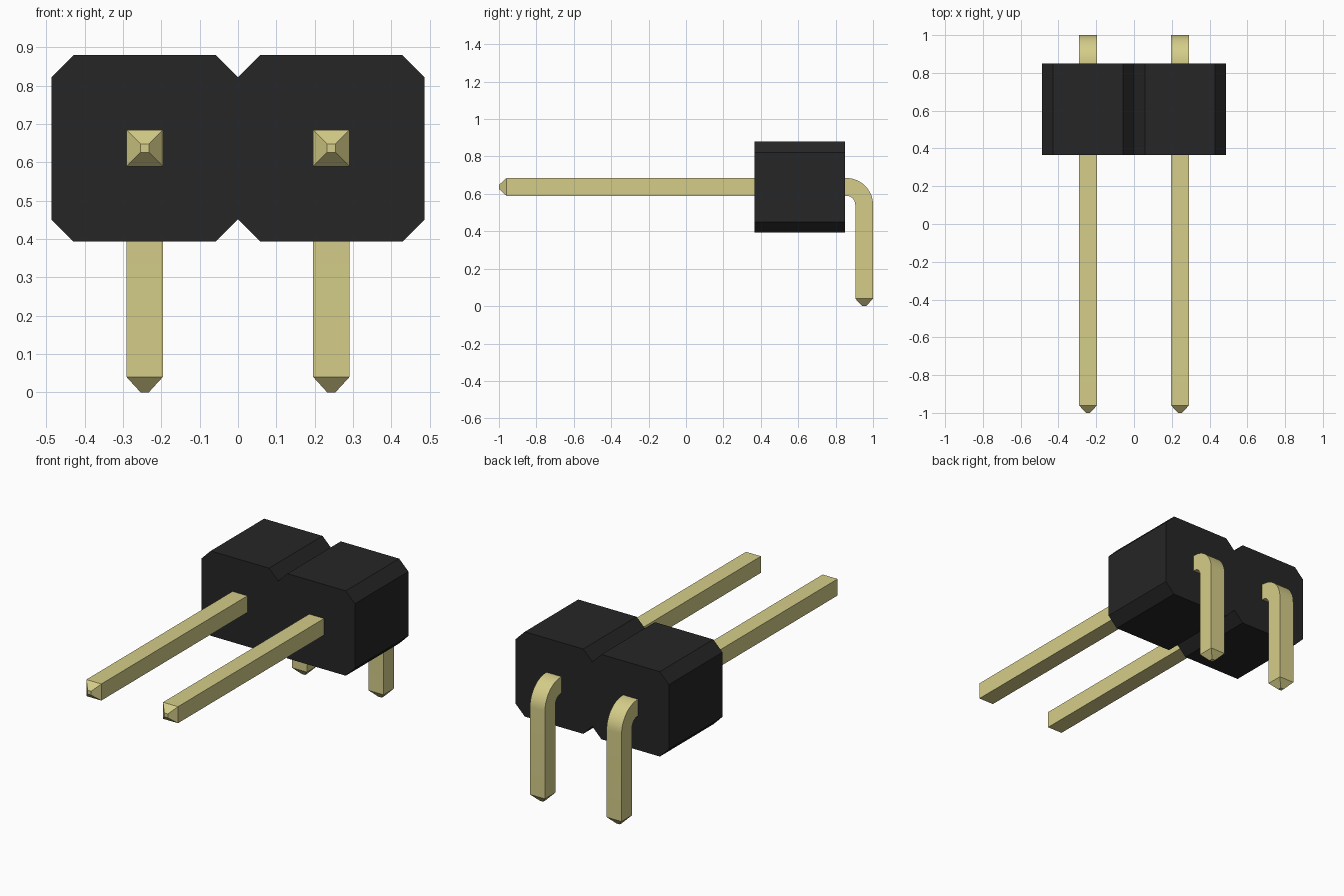
import bpy
import bmesh
import math

PITCH = 0.487          # spacing of the pins and width of each housing block
PIN_HALF = 0.0475      # half thickness of a pin
TIP_HALF = 0.011       # half thickness of the blunt tip
TIP_LEN = 0.04
PIN_Z = 0.637          # height of the horizontal run
LEG_Y = 0.9525         # depth of the vertical leg
BEND = 0.095           # centre-line radius of the bend
BEND_STEPS = 14

cube = bpy.data.objects.get("Cube")
if cube:
    bpy.data.objects.remove(cube, do_unlink=True)


def make_material(name, rgb):
    mat = bpy.data.materials.new(name)
    mat.use_nodes = True
    mat.diffuse_color = (*rgb, 1)
    mat.node_tree.nodes["Principled BSDF"].inputs["Base Color"].default_value = (*rgb, 1)
    return mat


def finish(bm, name, mat):
    bmesh.ops.recalc_face_normals(bm, faces=bm.faces)
    mesh = bpy.data.meshes.new(name)
    bm.to_mesh(mesh)
    bm.free()
    mesh.materials.append(mat)
    obj = bpy.data.objects.new(name, mesh)
    bpy.context.collection.objects.link(obj)
    return obj


def loft(bm, rings):
    """Skin a list of point rings and cap both ends."""
    loops = [[bm.verts.new(p) for p in ring] for ring in rings]
    for a, b in zip(loops, loops[1:]):
        for i in range(len(a)):
            j = (i + 1) % len(a)
            bm.faces.new((a[i], a[j], b[j], b[i]))
    bm.faces.new(loops[0])
    bm.faces.new(loops[-1])


def make_pin(name, x, mat):
    # Stations along the pin: y, z, turn angle, half thickness
    stations = [(-1, PIN_Z, 0, TIP_HALF), (-1 + TIP_LEN, PIN_Z, 0, PIN_HALF)]
    for i in range(BEND_STEPS + 1):
        t = math.pi / 2 * i / BEND_STEPS
        stations.append((LEG_Y - BEND + BEND * math.sin(t),
                         PIN_Z - BEND + BEND * math.cos(t), t, PIN_HALF))
    stations += [(LEG_Y, TIP_LEN, math.pi / 2, PIN_HALF),
                 (LEG_Y, 0, math.pi / 2, TIP_HALF)]
    rings = []
    for y, z, t, h in stations:
        rings.append([(x + sx * h, y + sn * h * math.sin(t), z + sn * h * math.cos(t))
                      for sx, sn in ((-1, -1), (1, -1), (1, 1), (-1, 1))])
    bm = bmesh.new()
    loft(bm, rings)
    obj = finish(bm, name, mat)
    # Smooth bend, crisp square edges
    bpy.ops.object.select_all(action='DESELECT')
    obj.select_set(True)
    bpy.context.view_layer.objects.active = obj
    bpy.ops.object.shade_smooth_by_angle(angle=math.radians(25))


def make_housing(mat):
    # Two chamfered blocks joined as one outline, with a V notch between them
    low, high, cut = 0.393, 0.88, 0.058
    right_half = [(0, low + cut), (cut, low), (PITCH - cut, low), (PITCH, low + cut),
                  (PITCH, high - cut), (PITCH - cut, high), (cut, high), (0, high - cut)]
    left_half = [(-x, z) for x, z in reversed(right_half[1:-1])]
    outline = right_half + left_half
    bm = bmesh.new()
    loft(bm, [[(x, y, z) for x, z in outline] for y in (0.365, 0.85)])
    finish(bm, "housing", mat)


black = make_material("black plastic", (0.0194, 0.019, 0.019))
gold = make_material("pale gold metal", (0.665, 0.61, 0.25))

make_housing(black)
make_pin("right_pin", -PITCH / 2, gold)
make_pin("left_pin", PITCH / 2, gold)
